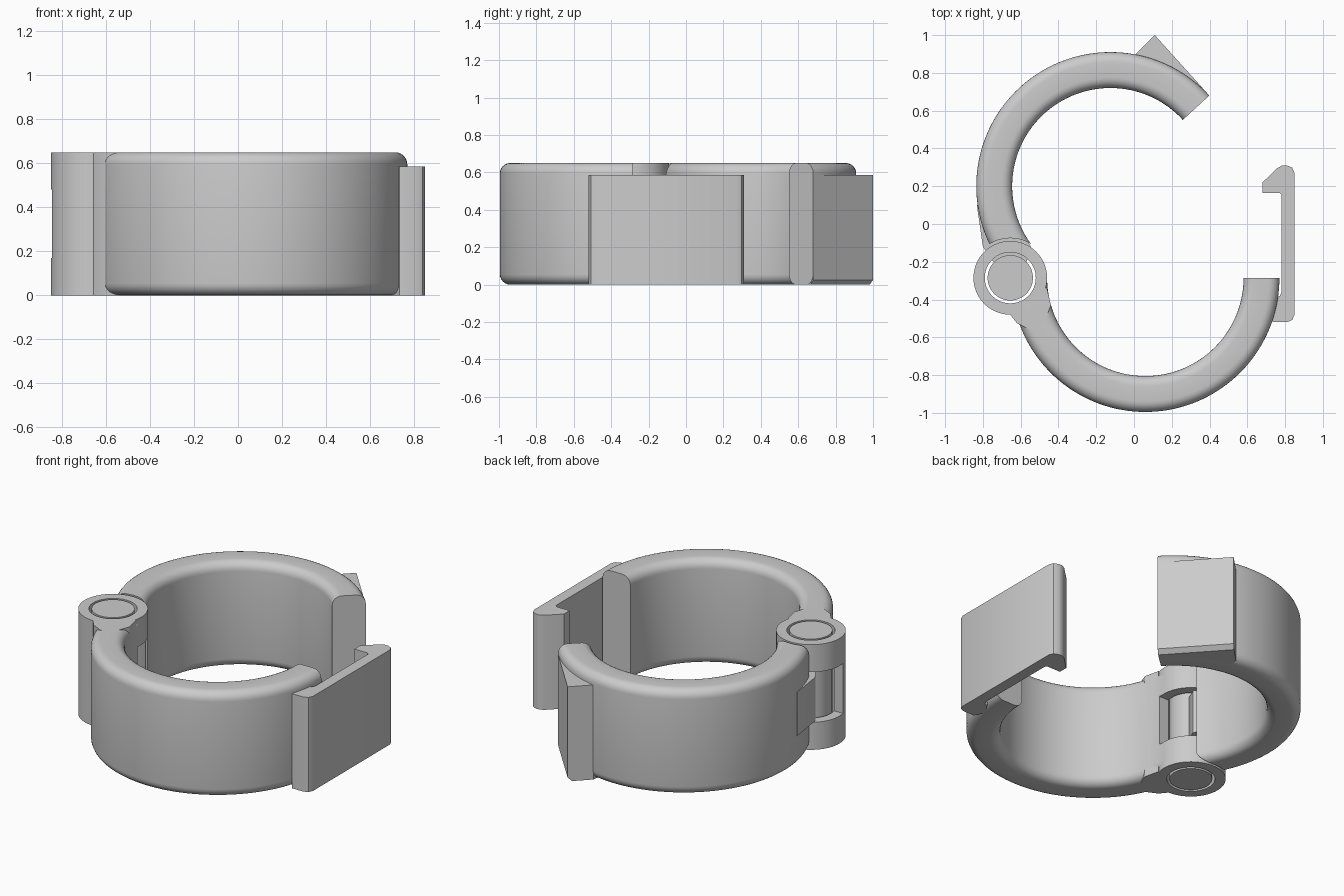
import bpy, bmesh
from math import cos, sin, radians, pi

cube = bpy.data.objects.get("Cube")
if cube:
    bpy.data.objects.remove(cube)

H = 0.65                    # overall height
R_IN, R_OUT = 0.52, 0.71    # ring radii
HINGE = (-0.655, -0.285)
LOWER = (0.06, -0.285)
UPPER = (-0.125, 0.20)
OPEN = 42.5                 # opening angle in degrees

gray = bpy.data.materials.new("plain gray")
gray.use_nodes = True
COLOR = (0.6, 0.6, 0.6, 1)
gray.diffuse_color = COLOR
gray.node_tree.nodes["Principled BSDF"].inputs["Base Color"].default_value = COLOR


def finish(name, bm):
    bmesh.ops.recalc_face_normals(bm, faces=bm.faces)
    mesh = bpy.data.meshes.new(name)
    bm.to_mesh(mesh)
    bm.free()
    mesh.materials.append(gray)
    obj = bpy.data.objects.new(name, mesh)
    bpy.context.collection.objects.link(obj)
    return obj


def prism(name, points, z0, z1, chamfer_edge=None, chamfer=0.025):
    """Extrude an outline; optionally chamfer the bottom edge after one point."""
    bm = bmesh.new()
    low = [bm.verts.new((x, y, z0)) for x, y in points]
    high = [bm.verts.new((x, y, z1)) for x, y in points]
    n = len(points)
    bm.faces.new(low)
    bm.faces.new(high)
    for i in range(n):
        j = (i + 1) % n
        bm.faces.new((low[i], low[j], high[j], high[i]))
    bmesh.ops.recalc_face_normals(bm, faces=bm.faces)
    if chamfer_edge is not None:
        edge = bm.edges.get((low[chamfer_edge], low[(chamfer_edge + 1) % n]))
        bmesh.ops.bevel(bm, geom=[edge], offset=chamfer, segments=1, affect='EDGES')
    return finish(name, bm)


def cylinder(name, center, r, z0, z1, sides=64):
    pts = [(center[0] + r * cos(2 * pi * i / sides),
            center[1] + r * sin(2 * pi * i / sides)) for i in range(sides)]
    return prism(name, pts, z0, z1)


def half_ring(name, center, start, steps=72, fillet=0.055, arc=6):
    """Sweep a rounded rectangle through a half turn."""
    corners = [(R_OUT - fillet, H - fillet, 0), (R_IN + fillet, H - fillet, 90),
               (R_IN + fillet, fillet, 180), (R_OUT - fillet, fillet, 270)]
    profile = []
    for r, z, a in corners:
        for k in range(arc + 1):
            t = radians(a + 90 * k / arc)
            profile.append((r + fillet * cos(t), z + fillet * sin(t)))
    bm = bmesh.new()
    loops = []
    for i in range(steps + 1):
        t = radians(start + 180 * i / steps)
        loops.append([bm.verts.new((center[0] + r * cos(t), center[1] + r * sin(t), z))
                      for r, z in profile])
    n = len(profile)
    for a, b in zip(loops, loops[1:]):
        for k in range(n):
            m = (k + 1) % n
            bm.faces.new((a[k], a[m], b[m], b[k]))
    bm.faces.new(loops[0])
    bm.faces.new(loops[-1])
    return finish(name, bm)


def cut(obj, *cutters):
    for cutter in cutters:
        mod = obj.modifiers.new("cut", 'BOOLEAN')
        mod.operation = 'DIFFERENCE'
        mod.solver = 'EXACT'
        mod.object = cutter
    bpy.context.view_layer.update()
    graph = bpy.context.evaluated_depsgraph_get()
    mesh = bpy.data.meshes.new_from_object(obj.evaluated_get(graph))
    obj.modifiers.clear()
    obj.data = mesh


# Cutters: pin hole, hinge clearance and the pocket for the moving web
hole = cylinder("pin_hole_cutter", HINGE, 0.135, -0.1, H + 0.1)
clearance = cylinder("clearance_cutter", HINGE, 0.21, -0.1, H + 0.1)
pocket = prism("pocket_cutter", [(-0.95, -0.325), (-0.42, -0.325),
                                 (-0.42, 0.0), (-0.95, 0.0)], 0.17, 0.48)

# Fixed half with hinge barrel, neck and snap clip
lower_ring = half_ring("lower_half_ring", LOWER, 180)
cut(lower_ring, hole, pocket)
barrel = cylinder("hinge_barrel", HINGE, 0.195, 0, H)
cut(barrel, hole, pocket)
neck = prism("hinge_neck", [(-0.66, -0.475), (-0.62, -0.525), (-0.55, -0.56),
                            (-0.47, -0.51), (-0.44, -0.43), (-0.462, -0.335),
                            (-0.51, -0.38), (-0.58, -0.44)], 0, H)
clip = prism("snap_clip", [(0.735, -0.52), (0.81, -0.52), (0.838, -0.508), (0.85, -0.48),
                           (0.85, 0.27), (0.838, 0.298), (0.81, 0.31), (0.785, 0.31),
                           (0.76, 0.297), (0.68, 0.22), (0.68, 0.165), (0.77, 0.165),
                           (0.782, 0.153), (0.782, -0.36), (0.772, -0.382),
                           (0.75, -0.385), (0.70, -0.45)], 0, 0.585)

# Moving half with catch, web and pin
upper_ring = half_ring("upper_half_ring", UPPER, OPEN)
cut(upper_ring, clearance)
catch = prism("catch_wedge", [(0.397, 0.682), (0.11, 1.0), (0.005, 0.895),
                              (0.0, 0.85), (0.2, 0.75), (0.35, 0.64)], 0, 0.585,
              chamfer_edge=0)
web = prism("hinge_web", [(-0.832, 0.1), (-0.8, -0.12), (-0.745, -0.2),
                          (-0.655, -0.285), (-0.57, -0.2), (-0.54, -0.13),
                          (-0.62, 0.0), (-0.7, 0.1)], 0.19, 0.46)
pin = cylinder("hinge_pin", HINGE, 0.12, 0, H)

for cutter in (hole, clearance, pocket):
    bpy.data.objects.remove(cutter)

# Smooth the curved walls, keep the corners crisp
bpy.ops.object.select_all(action='DESELECT')
parts = [lower_ring, barrel, neck, clip, upper_ring, catch, web, pin]
for part in parts:
    part.select_set(True)
bpy.context.view_layer.objects.active = lower_ring
bpy.ops.object.shade_smooth_by_angle(angle=radians(32))
